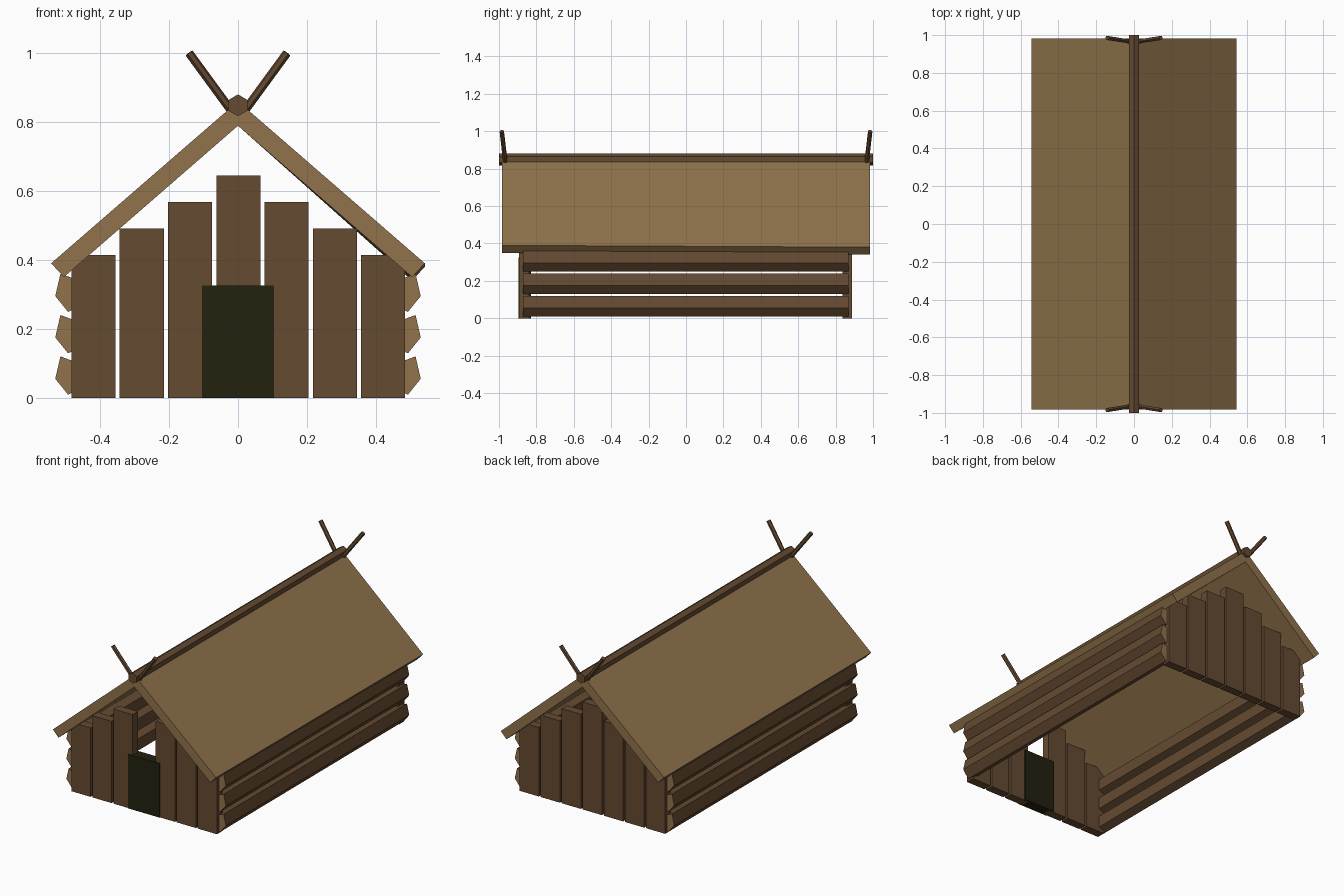
import bpy
import bmesh
from mathutils import Vector

cube = bpy.data.objects.get("Cube")
if cube:
    bpy.data.objects.remove(cube, do_unlink=True)


def material(name, colour):
    mat = bpy.data.materials.new(name)
    mat.use_nodes = True
    mat.diffuse_color = (*colour, 1)
    mat.node_tree.nodes["Principled BSDF"].inputs["Base Color"].default_value = (*colour, 1)
    return mat


tan = material("tan wood", (0.28, 0.17, 0.072))
brown = material("brown wood", (0.128, 0.069, 0.031))
dark = material("dark door", (0.0165, 0.0150, 0.0046))


def prism(name, profile, y0, y1, mat, end_mat=None):
    """Extrude an (x, z) profile along y, with an optional end colour."""
    bm = bmesh.new()
    face = bm.faces.new([bm.verts.new((x, y0, z)) for x, z in profile])
    out = bmesh.ops.extrude_face_region(bm, geom=[face])
    moved = [v for v in out["geom"] if isinstance(v, bmesh.types.BMVert)]
    bmesh.ops.translate(bm, verts=moved, vec=(0, y1 - y0, 0))
    bmesh.ops.recalc_face_normals(bm, faces=bm.faces)
    if end_mat:
        for f in bm.faces:
            f.material_index = int(abs(f.normal.y) > 0.9)
    mesh = bpy.data.meshes.new(name)
    bm.to_mesh(mesh)
    bm.free()
    for m in filter(None, (mat, end_mat)):
        mesh.materials.append(m)
    obj = bpy.data.objects.new(name, mesh)
    bpy.context.collection.objects.link(obj)
    return obj


def board(name, x, width, height, y0, y1, mat):
    a, b = x - width / 2, x + width / 2
    return prism(name, [(a, 0), (b, 0), (b, height), (a, height)], y0, y1, mat)


def stick(name, start, end, radius):
    """Six-sided pole between two points."""
    start, end = Vector(start), Vector(end)
    axis = end - start
    bpy.ops.mesh.primitive_cylinder_add(vertices=6, radius=radius, depth=axis.length,
                                        location=(start + end) / 2)
    obj = bpy.context.object
    obj.name = name
    obj.rotation_euler = axis.to_track_quat("Z", "Y").to_euler()
    obj.data.materials.append(brown)
    return obj


# Gable walls: stepped planks, with the doorway left open at the front
for i in range(-3, 4):
    height = 0.645 - 0.077 * abs(i)
    x = 0.001 + 0.14 * i
    if i:
        board("front_plank", x, 0.128, height, -0.892, -0.84, brown)
    board("back_plank", x, 0.128, height, 0.836, 0.887, brown)

# Door
board("door", 0, 0.21, 0.325, -0.896, -0.83, dark)

# Side walls: three rough-hewn logs each, with pale cut ends
log_profile = [(0.493, 0.009), (0.53, 0.055), (0.515, 0.12),
               (0.48, 0.107), (0.448, 0.1), (0.448, 0.03)]
for side in (-1, 1):
    for row in range(3):
        prism("wall_log", [(side * x, z + 0.12 * row) for x, z in log_profile],
              -0.872, 0.868, brown, tan)

# Roof panels meeting at the ridge
for side, name in ((-1, "right_roof_panel"), (1, "left_roof_panel")):
    panel = prism(name, [(0, 0.86), (side * 0.542, 0.39), (side * 0.505, 0.35), (0, 0.789)],
                  -0.983, 0.983, tan)
    if side > 0:  # slight sag of the rear eave
        for v in panel.data.vertices:
            if v.co.x > 0.3 and v.co.y > 0:
                v.co.z -= 0.01

# Ridge beam
prism("ridge_beam", [(0, 0.817), (0.027, 0.832), (0.027, 0.864),
                     (0, 0.88), (-0.027, 0.864), (-0.027, 0.832)], -1, 1, brown)

# Crossed gable horns at both ends
for end in (-1, 1):
    for side in (-1, 1):
        stick("gable_horn", (side * 0.022, end * 0.966, 0.836),
              (side * 0.142, end * 0.985, 1.0), 0.0125)
